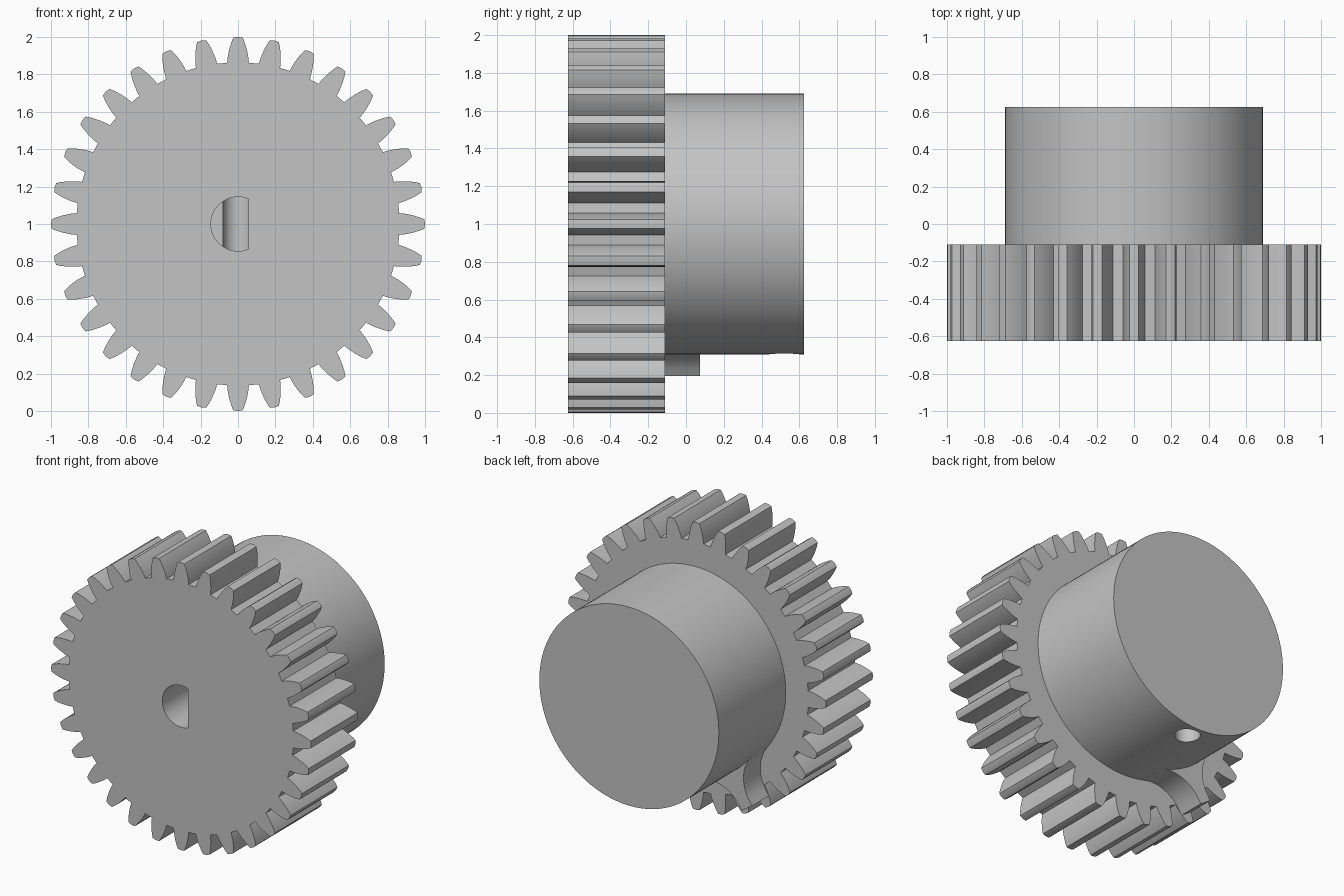
import bpy, bmesh
from math import sin, cos, pi, radians, sqrt, asin, acos
from mathutils import Matrix

if "Cube" in bpy.data.objects:
    bpy.data.objects.remove(bpy.data.objects["Cube"], do_unlink=True)

GREY = (0.55, 0.55, 0.55, 1)
metal = bpy.data.materials.new("plain_grey")
metal.use_nodes = True
metal.diffuse_color = GREY
metal.node_tree.nodes["Principled BSDF"].inputs["Base Color"].default_value = GREY

AXIS_Z = 1.0
FRONT, STEP, BACK = -0.625, -0.11, 0.625
HUB_R = 0.69
TEETH = 32


def prism(name, profile, y0, y1):
    """Extrude an (x, z) outline, centred on the axle, from y0 to y1."""
    bm = bmesh.new()
    face = bm.faces.new([bm.verts.new((x, y0, z + AXIS_Z)) for x, z in profile])
    new = bmesh.ops.extrude_face_region(bm, geom=[face])["geom"]
    verts = [g for g in new if isinstance(g, bmesh.types.BMVert)]
    bmesh.ops.translate(bm, vec=(0, y1 - y0, 0), verts=verts)
    bmesh.ops.recalc_face_normals(bm, faces=bm.faces)
    mesh = bpy.data.meshes.new(name)
    bm.to_mesh(mesh)
    bm.free()
    mesh.materials.append(metal)
    ob = bpy.data.objects.new(name, mesh)
    bpy.context.collection.objects.link(ob)
    return ob


def arc(r, a0, a1, n, cx=0, cz=0):
    return [(cx + r * cos(a0 + (a1 - a0) * i / n), cz + r * sin(a0 + (a1 - a0) * i / n))
            for i in range(n + 1)]


def turn(points, a):
    return [(x * cos(a) - z * sin(a), x * sin(a) + z * cos(a)) for x, z in points]


def activate(ob):
    bpy.ops.object.select_all(action="DESELECT")
    ob.select_set(True)
    bpy.context.view_layer.objects.active = ob


def cut(ob, cutter):
    mod = ob.modifiers.new("cut", "BOOLEAN")
    mod.operation = "DIFFERENCE"
    mod.solver = "EXACT"
    mod.object = cutter
    activate(ob)
    bpy.ops.object.modifier_apply(modifier=mod.name)


# Toothed wheel: one curved tooth repeated around the axle
flank = [(0.862, 0.058), (0.885, 0.056), (0.91, 0.052), (0.94, 0.045), (0.97, 0.036), (0.996, 0.025)]
tooth = [(r, -w) for r, w in flank] + [(1.0, 0)] + [(r, w) for r, w in reversed(flank)]
outline = []
for i in range(TEETH):
    outline += turn(tooth, 2 * pi * i / TEETH)
gear = prism("gear_wheel", outline, FRONT, STEP)

# Hub
hub = prism("hub", arc(HUB_R, 0, 2 * pi, 128)[:-1], STEP, BACK)

# Tab flaring from the hub to the tip of one tooth, with concave sides
W, R, TIP = 0.047, 0.26, 0.937
spread = asin((W + R) / (HUB_R + R))
centre = (HUB_R + R) * cos(spread)
side = arc(R, -pi + spread, -pi / 2, 14, centre, W + R)
half = [(HUB_R - 0.06, 0.19)] + side + [(TIP, W)]
tab_shape = half + [(x, -z) for x, z in reversed(half)]
tab = prism("hub_tab", turn(tab_shape, radians(270 - 33.75)), STEP, 0.075)

# D-shaped blind bore and vertical screw hole
BORE, FLAT = 0.145, 0.055
a = acos(FLAT / BORE)
bore = prism("bore_cutter", arc(BORE, a, 2 * pi - a, 48), FRONT - 0.1, 0.52)
screw = prism("screw_cutter", arc(0.08, 0, 2 * pi, 48)[:-1], -1.5, 1.5)
screw.data.transform(Matrix.Translation((0, 0.52, 0)) @ Matrix.Rotation(pi / 2, 4, "X")
                     @ Matrix.Translation((0, 0, -AXIS_Z)))
cut(gear, bore)
cut(hub, bore)
cut(hub, screw)
for cutter in (bore, screw):
    bpy.data.objects.remove(cutter, do_unlink=True)

# Smooth round surfaces, crisp edges
for ob in (gear, hub, tab):
    activate(ob)
    bpy.ops.object.shade_smooth_by_angle(angle=radians(25))
